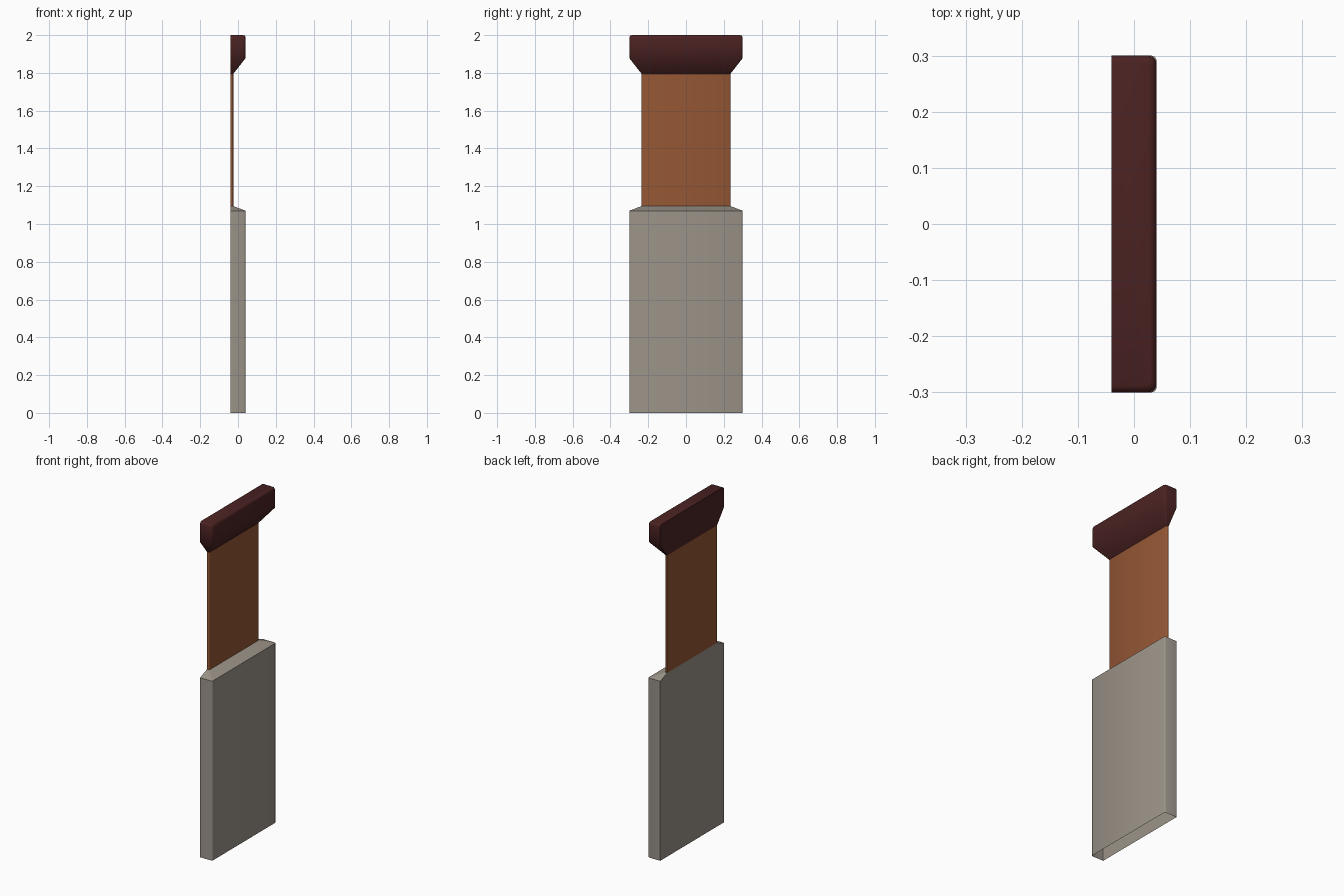
import bpy, bmesh, math

if "Cube" in bpy.data.objects:
    bpy.data.objects.remove(bpy.data.objects["Cube"])

BACK = -0.04  # flat wall side of the pilaster


def material(name, rgb):
    m = bpy.data.materials.new(name)
    m.diffuse_color = (*rgb, 1.0)
    m.use_nodes = True
    m.node_tree.nodes["Principled BSDF"].inputs["Base Color"].default_value = m.diffuse_color
    return m


def outline(front, half, z, r, steps):
    """Flat-backed rectangle with its two front corners rounded by r."""
    pts = [(BACK, -half, z)]
    for side in (-1, 1):
        arc = []
        for i in range(steps + 1):
            a = math.pi / 2 * i / steps
            arc.append((front - r + r * math.sin(a), side * (half - r + r * math.cos(a)), z))
        pts += arc if side < 0 else arc[::-1]
    pts.append((BACK, half, z))
    return pts


def loft(name, rings, mat, steps, angle, close_top=False):
    """Skin a stack of (front x, half width, z, corner radius) outlines."""
    bm = bmesh.new()
    loops = [[bm.verts.new(p) for p in outline(*ring, steps)] for ring in rings]
    n = len(loops[0])
    for lo, hi in zip(loops, loops[1:]):
        for i in range(n):
            j = (i + 1) % n
            bm.faces.new((lo[i], lo[j], hi[j], hi[i]))
    if close_top:
        bm.faces.new(loops[-1])
    mesh = bpy.data.meshes.new(name)
    bm.to_mesh(mesh)
    bm.free()
    mesh.materials.append(mat)
    obj = bpy.data.objects.new(name, mesh)
    bpy.context.collection.objects.link(obj)
    bpy.ops.object.select_all(action='DESELECT')
    obj.select_set(True)
    bpy.context.view_layer.objects.active = obj
    bpy.ops.object.shade_smooth_by_angle(angle=math.radians(angle))


stone = material("grey stone", (0.33, 0.295, 0.25))
wood = material("brown wood", (0.30, 0.095, 0.035))
dark = material("dark red wood", (0.071, 0.016, 0.016))

# Plinth: open underneath, sloping in to the shaft at the top
loft("plinth", [(0.04, 0.30, 0.0, 0.008), (0.04, 0.30, 1.07, 0.008),
                (-0.025, 0.235, 1.095, 0.006)], stone, 2, 50)

# Thin shaft panel
loft("shaft", [(-0.025, 0.235, 1.095, 0.006), (-0.025, 0.235, 1.795, 0.006)], wood, 2, 50)

# Capital: flares out from the shaft, with a softened top edge
loft("capital", [(-0.025, 0.235, 1.795, 0.006), (0.04, 0.30, 1.878, 0.014),
                 (0.04, 0.30, 1.988, 0.014), (0.0365, 0.2965, 1.9965, 0.012),
                 (0.028, 0.288, 2.0, 0.009)], dark, 3, 50, close_top=True)
